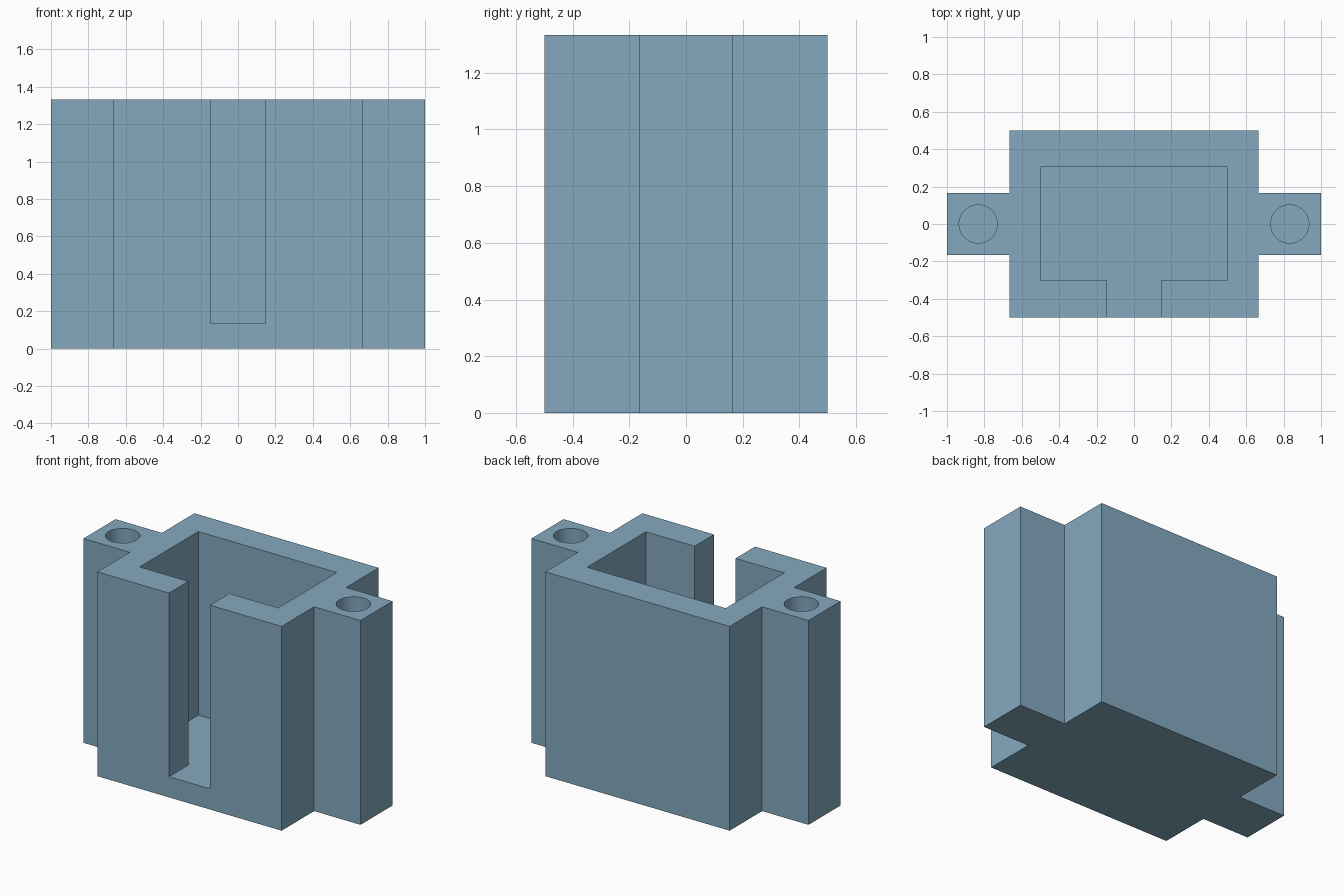
import bpy, bmesh, math

if "Cube" in bpy.data.objects:
    bpy.data.objects.remove(bpy.data.objects["Cube"])

HEIGHT = 1.333
FLOOR = 0.135

blue = bpy.data.materials.new("dusty_blue")
blue.diffuse_color = (0.231, 0.397, 0.521, 1.0)
blue.use_nodes = True
blue.node_tree.nodes["Principled BSDF"].inputs["Base Color"].default_value = blue.diffuse_color


def prism(name, outline, z0, z1):
    """Extrude a closed xy outline from z0 to z1."""
    bm = bmesh.new()
    base = bm.faces.new([bm.verts.new((x, y, z0)) for x, y in outline])
    top = bmesh.ops.extrude_face_region(bm, geom=[base])["geom"]
    verts = [v for v in top if isinstance(v, bmesh.types.BMVert)]
    bmesh.ops.translate(bm, verts=verts, vec=(0, 0, z1 - z0))
    bmesh.ops.recalc_face_normals(bm, faces=bm.faces)
    mesh = bpy.data.meshes.new(name)
    bm.to_mesh(mesh)
    bm.free()
    obj = bpy.data.objects.new(name, mesh)
    bpy.context.collection.objects.link(obj)
    mesh.materials.append(blue)
    return obj


def mirrored(half):
    """Complete a right-half outline across x = 0."""
    return half + [(-x, y) for x, y in reversed(half)]


# Housing with a mounting ear on each side
housing = prism("housing", mirrored([
    (0.665, -0.5), (0.665, -0.165), (1.0, -0.165),
    (1.0, 0.165), (0.665, 0.165), (0.665, 0.5)]), 0, HEIGHT)

# Open-topped pocket and the front slot leading into it
cutters = [prism("pocket_cutter", mirrored([
    (0.148, -0.6), (0.148, -0.3), (0.5, -0.3), (0.5, 0.305)]), FLOOR, HEIGHT + 0.1)]

# Blind screw hole in each ear
for side in (-1, 1):
    circle = [(side * 0.833 + 0.102 * math.cos(a), 0.102 * math.sin(a))
              for a in (math.tau * i / 48 for i in range(48))]
    cutters.append(prism("screw_hole_cutter", circle, FLOOR, HEIGHT + 0.1))

# Cut the openings, then discard the cutters
bpy.context.view_layer.objects.active = housing
housing.select_set(True)
for cutter in cutters:
    cutter.hide_render = True
    mod = housing.modifiers.new("cut", "BOOLEAN")
    mod.operation = "DIFFERENCE"
    mod.solver = "EXACT"
    mod.object = cutter
    bpy.ops.object.modifier_apply(modifier=mod.name)
    bpy.data.objects.remove(cutter)

# Smooth hole walls, crisp housing edges
bpy.ops.object.shade_smooth_by_angle(angle=math.radians(30))
